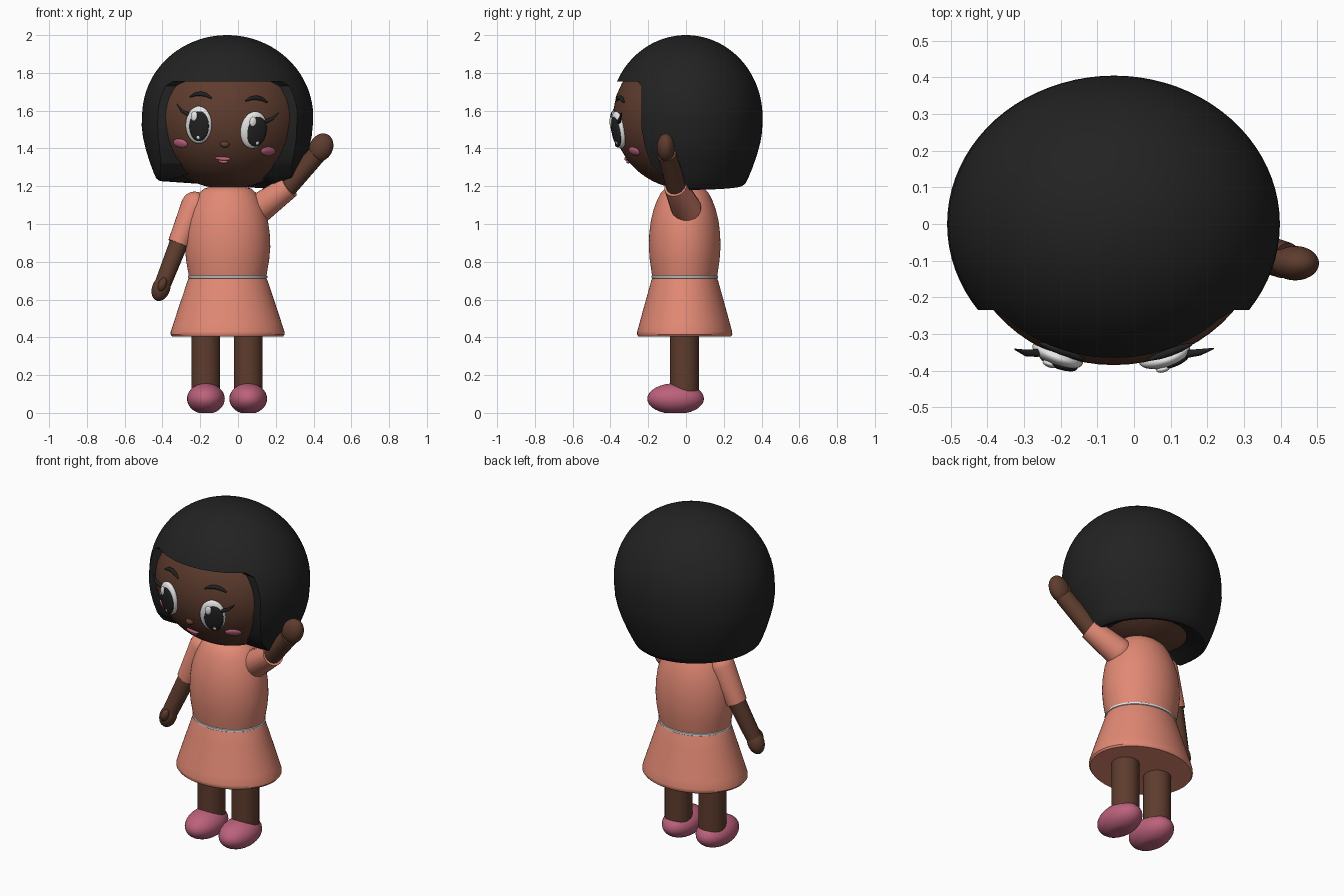
import bpy, bmesh, math
from mathutils import Vector, Matrix, Quaternion

if "Cube" in bpy.data.objects:
    bpy.data.objects.remove(bpy.data.objects["Cube"])


def material(name, *rgb):
    m = bpy.data.materials.new(name)
    m.use_nodes = True
    m.diffuse_color = (*rgb, 1)
    m.node_tree.nodes["Principled BSDF"].inputs["Base Color"].default_value = (*rgb, 1)
    return m


SKIN = material("brown skin", 0.112, 0.045, 0.027)
BLACK = material("black hair", 0.016, 0.016, 0.016)
CORAL = material("coral cloth", 0.76, 0.25, 0.175)
ROSE = material("rose", 0.5, 0.12, 0.2)
WHITE = material("white", 0.85, 0.85, 0.85)

CX = -0.055                                  # body and head axis
HEAD = Vector((CX, 0, 1.565))
HEAD_R = Vector((0.415, 0.385, 0.38))
ROLL = math.radians(5)                       # sideways tilt of the head


def smooth(ob):
    bpy.ops.object.select_all(action='DESELECT')
    bpy.context.view_layer.objects.active = ob
    ob.select_set(True)
    bpy.ops.object.shade_smooth_by_angle(angle=math.radians(40))


def finish(name, bm, mat):
    bmesh.ops.recalc_face_normals(bm, faces=bm.faces)
    me = bpy.data.meshes.new(name)
    bm.to_mesh(me)
    bm.free()
    me.materials.append(mat)
    ob = bpy.data.objects.new(name, me)
    bpy.context.collection.objects.link(ob)
    smooth(ob)
    return ob


def ellipsoid(name, center, radii, mat, rot=Quaternion(), floor=None, segs=32):
    bm = bmesh.new()
    bmesh.ops.create_uvsphere(bm, u_segments=segs, v_segments=segs // 2, radius=1)
    bm.transform(Matrix.LocRotScale(Vector(center), rot, Vector(radii)))
    if floor is not None:
        for v in bm.verts:
            v.co.z = max(v.co.z, floor)
    return finish(name, bm, mat)


def lathe(name, profile, center, y_ratio, mat, segs=64):
    """Elliptical turning of (radius, height) points, closed at both ends."""
    bm = bmesh.new()
    rings = []
    for r, z in profile:
        rings.append([bm.verts.new((center[0] + r * math.cos(a), center[1] + r * y_ratio * math.sin(a), z))
                      for a in (2 * math.pi * i / segs for i in range(segs))])
    for low, high in zip(rings, rings[1:]):
        for i in range(segs):
            j = (i + 1) % segs
            bm.faces.new((low[i], low[j], high[j], high[i]))
    bm.faces.new(rings[0])
    bm.faces.new(rings[-1])
    return finish(name, bm, mat)


def tube(name, points, radii, mat):
    cu = bpy.data.curves.new(name, 'CURVE')
    cu.dimensions = '3D'
    cu.bevel_depth = 1
    cu.bevel_resolution = 6
    cu.use_fill_caps = True
    sp = cu.splines.new('POLY')
    sp.points.add(len(points) - 1)
    for p, co, r in zip(sp.points, points, radii):
        p.co = (*co, 1)
        p.radius = r
    cu.materials.append(mat)
    ob = bpy.data.objects.new(name, cu)
    bpy.context.collection.objects.link(ob)
    bpy.ops.object.select_all(action='DESELECT')
    bpy.context.view_layer.objects.active = ob
    ob.select_set(True)
    bpy.ops.object.convert(target='MESH')
    smooth(bpy.context.object)


def on_face(x, z, lift=0.0):
    """Point and outward normal on the front of the head."""
    u, w = (x - HEAD.x) / HEAD_R.x, (z - HEAD.z) / HEAD_R.z
    v = -math.sqrt(1 - u * u - w * w)
    n = Vector((u / HEAD_R.x, v / HEAD_R.y, w / HEAD_R.z)).normalized()
    return Vector((x, v * HEAD_R.y, z)) + n * lift, n


def face_spot(name, x, z, rx, rz, depth, mat, lift=0.0, segs=24):
    p, n = on_face(x, z, lift)
    rot = n.to_track_quat('-Y', 'Z') @ Quaternion((0, 1, 0), ROLL)
    ellipsoid(name, p, (rx, depth, rz), mat, rot, segs=segs)


# Head and neck
ellipsoid("head", HEAD, HEAD_R, SKIN, segs=64)
lathe("neck", [(0.08, 1.12), (0.08, 1.25)], (CX, 0), 1, SKIN)

# Bobbed hair: dome, tapered sides and hollowed underside
dome = [(max(0.453 * math.sin(t), 0.001), 1.57 + 0.43 * math.cos(t))
        for t in (math.pi / 2 * i / 20 for i in range(21))]
sides = [(0.451, 1.49), (0.44, 1.43), (0.42, 1.365), (0.395, 1.3), (0.37, 1.245),
         (0.355, 1.217), (0.335, 1.203), (0.315, 1.205), (0.24, 1.25), (0.01, 1.28)]
hair = lathe("hair", dome + sides, (CX, 0), 0.894, BLACK, 80)
pivot = Matrix.Translation(HEAD)
hair.data.transform(pivot @ Matrix.Rotation(math.radians(4), 4, 'Y') @ pivot.inverted())

# Face opening, cut below the fringe and sloping back under the chin
bm = bmesh.new()
outline = [(-1, 1.755), (-0.26, 1.755), (-0.235, 1.73), (-0.235, 1.5), (-0.215, 1.4), (-0.185, 1.32),
           (-0.12, 1.25), (-0.04, 1.2), (0.02, 1.1), (-1, 1.1)]
side = bm.faces.new([bm.verts.new((-1, y, z)) for y, z in outline])
out = bmesh.ops.extrude_face_region(bm, geom=[side])
bmesh.ops.translate(bm, vec=(2, 0, 0), verts=[g for g in out["geom"] if isinstance(g, bmesh.types.BMVert)])
cutter = finish("face_opening_cutter", bm, BLACK)
cutter.hide_render = True
cut = hair.modifiers.new("face opening", 'BOOLEAN')
cut.operation = 'DIFFERENCE'
cut.solver = 'EXACT'
cut.object = cutter
bpy.context.view_layer.objects.active = hair
bpy.ops.object.modifier_apply(modifier=cut.name)
bpy.data.objects.remove(cutter)
smooth(hair)

# Eyes, each with pupil and two glints
for side, x, z, px in (("right", -0.208, 1.525, 0.008), ("left", 0.083, 1.498, 0.01)):
    face_spot(side + "_eye_white", x, z, 0.073, 0.1, 0.03, WHITE, segs=32)
    face_spot(side + "_pupil", x + px, z - 0.005, 0.055, 0.08, 0.016, BLACK, 0.02, 32)
    face_spot(side + "_large_glint", x - 0.012, z + 0.045, 0.019, 0.026, 0.009, WHITE, 0.031)
    face_spot(side + "_small_glint", x + 0.008, z - 0.058, 0.011, 0.012, 0.008, WHITE, 0.03)

# Brows and lashes
thin = [0.004, 0.01, 0.012, 0.01, 0.004]
for side, x, z in (("right", -0.195, 1.688), ("left", 0.096, 1.667)):
    arc = []
    for i in range(5):
        t = i / 2 - 1
        arc.append(on_face(x + 0.057 * t, z - 0.02 * t * t - 0.004 * t, 0.006)[0])
    tube(side + "_brow", arc, thin, BLACK)
tube("right_lash", [(-0.262, -0.352, 1.58), (-0.295, -0.352, 1.597), (-0.325, -0.342, 1.637)],
     [0.011, 0.009, 0.002], BLACK)
tube("left_lash", [(0.142, -0.355, 1.54), (0.18, -0.35, 1.557), (0.217, -0.34, 1.59)],
     [0.011, 0.009, 0.002], BLACK)

# Cheeks, nose and lips
face_spot("right_cheek", -0.305, 1.427, 0.046, 0.025, 0.012, ROSE)
face_spot("left_cheek", 0.16, 1.385, 0.046, 0.025, 0.012, ROSE)
face_spot("nose", -0.07, 1.422, 0.025, 0.017, 0.02, SKIN)
face_spot("upper_lip", -0.08, 1.347, 0.042, 0.01, 0.013, ROSE)
face_spot("lower_lip", -0.078, 1.332, 0.026, 0.01, 0.013, ROSE)

# Dress and belt
BODY = (CX, -0.007)
lathe("bodice", [(0.2, 0.7), (0.208, 0.74), (0.22, 0.81), (0.226, 0.88), (0.223, 0.95), (0.213, 1.02),
                 (0.195, 1.08), (0.172, 1.13), (0.15, 1.165), (0.125, 1.187), (0.1, 1.195)], BODY, 0.84, CORAL)
lathe("skirt", [(0.2, 0.725), (0.212, 0.7), (0.235, 0.63), (0.262, 0.55), (0.288, 0.47), (0.301, 0.43),
                (0.302, 0.415), (0.294, 0.405), (0.2, 0.407)], BODY, 0.835, CORAL)
lathe("belt", [(0.205, 0.712), (0.21, 0.715), (0.21, 0.725), (0.205, 0.728)], BODY, 0.84, WHITE)

# Legs and shoes
for side, x in (("right", -0.17), ("left", 0.054)):
    lathe(side + "_leg", [(0.076, 0.06), (0.076, 0.45)], (x, -0.008), 1, SKIN, 32)
    ellipsoid(side + "_shoe", (x, -0.055, 0.075), (0.1, 0.15, 0.082), ROSE, floor=0.0)


def sleeve(name, start, end, r0, r1):
    """Tapered sleeve with a rounded shoulder."""
    a, b = Vector(start), Vector(end)
    d = (b - a).normalized()
    pts, radii = [], []
    for i in range(6):
        t = math.pi / 2 * (i + 0.3) / 5.3
        pts.append(a - d * r0 * math.cos(t))
        radii.append(r0 * math.sin(t))
    tube(name, pts + [b], radii + [r1], CORAL)


# Lowered right arm
sleeve("right_sleeve", (-0.23, -0.01, 1.1), (-0.315, -0.03, 0.895), 0.072, 0.058)
tube("right_forearm", [(-0.305, -0.027, 0.92), (-0.395, -0.075, 0.69)], [0.05, 0.044], SKIN)
ellipsoid("right_hand", (-0.407, -0.08, 0.66), (0.048, 0.046, 0.07), SKIN, Quaternion((0, 1, 0), 0.35))
ellipsoid("right_thumb", (-0.4, -0.12, 0.68), (0.022, 0.025, 0.038), SKIN, Quaternion((0, 1, 0), 0.35))

# Raised left arm
sleeve("left_sleeve", (0.115, 0.0, 1.085), (0.272, -0.055, 1.198), 0.08, 0.062)
tube("left_forearm", [(0.25, -0.047, 1.18), (0.415, -0.1, 1.365)], [0.053, 0.05], SKIN)
ellipsoid("left_hand", (0.44, -0.107, 1.405), (0.062, 0.047, 0.077), SKIN, Quaternion((0, 1, 0), 0.45))
ellipsoid("left_thumb", (0.4, -0.095, 1.395), (0.026, 0.026, 0.05), SKIN, Quaternion((0, 1, 0), 0.1))
